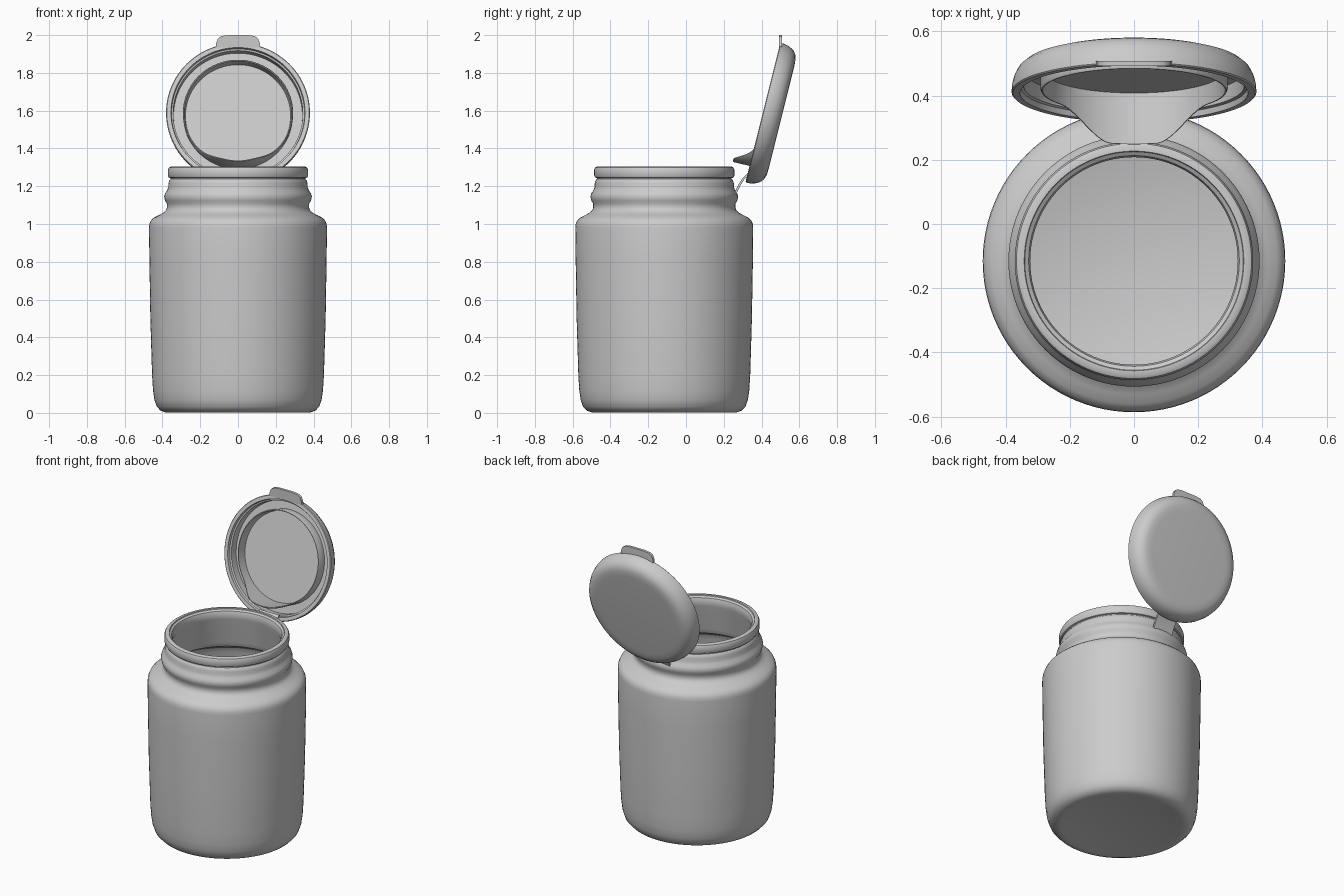
import bpy, bmesh, math
from mathutils import Matrix, Vector

if "Cube" in bpy.data.objects:
    bpy.data.objects.remove(bpy.data.objects["Cube"])

def finish(name, bm, matrix, angle=35):
    bmesh.ops.remove_doubles(bm, verts=bm.verts, dist=1e-5)
    bmesh.ops.recalc_face_normals(bm, faces=bm.faces)
    mesh = bpy.data.meshes.new(name)
    bm.to_mesh(mesh)
    bm.free()
    ob = bpy.data.objects.new(name, mesh)
    bpy.context.collection.objects.link(ob)
    ob.matrix_world = matrix
    bpy.ops.object.select_all(action='DESELECT')
    ob.select_set(True)
    bpy.context.view_layer.objects.active = ob
    bpy.ops.object.shade_smooth_by_angle(angle=math.radians(angle))
    return ob

def lathe(name, profile, matrix, n=96, closed=False):
    """Revolve profile(theta) -> [(r, z), ...] about local z."""
    bm = bmesh.new()
    cols = []
    for i in range(n):
        t = 2 * math.pi * i / n
        cols.append([bm.verts.new((r * math.cos(t), r * math.sin(t), z)) for r, z in profile(t)])
    m = len(cols[0])
    for i in range(n):
        a, b = cols[i], cols[(i + 1) % n]
        for j in range(m if closed else m - 1):
            k = (j + 1) % m
            if (a[j].co - b[j].co).length < 1e-6:
                bm.faces.new((a[j], b[k], a[k]))
            elif (a[k].co - b[k].co).length < 1e-6:
                bm.faces.new((a[j], b[j], a[k]))
            else:
                bm.faces.new((a[j], b[j], b[k], a[k]))
    return finish(name, bm, matrix)

# Jar: base, wall, shoulder, neck bead, lip, then the inside back to the floor
jar = [(0, 0.012), (0.33, 0.01), (0.36, 0.002), (0.385, 0.003), (0.41, 0.012), (0.43, 0.033),
       (0.443, 0.07), (0.45, 0.12), (0.455, 0.2), (0.464, 0.5), (0.469, 0.8), (0.471, 0.98),
       (0.469, 1.0), (0.461, 1.019), (0.445, 1.034), (0.415, 1.049), (0.392, 1.062),
       (0.38, 1.075), (0.376, 1.09), (0.377, 1.108), (0.387, 1.125), (0.391, 1.145),
       (0.386, 1.163), (0.375, 1.178), (0.369, 1.195), (0.368, 1.215), (0.364, 1.23),
       (0.357, 1.238), (0.357, 1.243), (0.366, 1.246), (0.371, 1.256), (0.371, 1.288),
       (0.366, 1.299), (0.357, 1.304), (0.342, 1.304), (0.340, 1.298), (0.328, 1.290),
       (0.323, 1.275), (0.323, 1.24), (0.34, 1.2), (0.345, 1.08), (0.36, 1.045), (0.42, 1.01),
       (0.438, 0.97), (0.432, 0.5), (0.42, 0.15), (0.39, 0.06), (0.35, 0.04), (0, 0.04)]
lathe("jar", lambda t: jar, Matrix.Translation((0, -0.115, 0)))

# Lid frame: local z is the outer face normal, local y runs away from the hinge
a = math.radians(14)
s, c = math.sin(a), math.cos(a)
LID = Matrix(((-1, 0, 0, 0), (0, s, c, 0.407), (0, c, -s, 1.59), (0, 0, 0, 1)))

# Lid shell
shell = [(0, 0.102), (0.28, 0.102), (0.315, 0.1), (0.34, 0.092), (0.36, 0.076), (0.373, 0.052),
         (0.38, 0.025), (0.381, 0.004), (0.377, 0), (0.355, 0), (0.352, 0.018), (0.343, 0.022),
         (0.341, 0.07), (0, 0.07)]
lathe("lid", lambda t: shell, LID)

# Sealing ring inside the lid, with a tongue beside the hinge
def ring(t):
    h = 0.008
    if math.sin(t) < 0:
        f = min(1, max(0, (0.235 - abs(0.29 * math.cos(t))) / 0.165))
        h -= 0.1 * f * f * (3 - 2 * f)
    return [(0.29, 0.072), (0.292, h + 0.008), (0.288, h), (0.284, h), (0.278, 0.072)]
lathe("sealing_ring", ring, LID, n=128, closed=True)

# Thumb tab: rounded plate on the lid's top edge
bm = bmesh.new()
outline = [(0.118, 1.935), (0.115, 1.96), (0.106, 1.982), (0.088, 1.995), (0.05, 2.0)]
outline += [(-x, z) for x, z in reversed(outline)]
f = bm.faces.new([bm.verts.new((x, 0.492, z)) for x, z in outline])
ext = bmesh.ops.extrude_face_region(bm, geom=[f])
bmesh.ops.translate(bm, vec=(0, 0.016, 0), verts=[v for v in ext['geom'] if isinstance(v, bmesh.types.BMVert)])
finish("thumb_tab", bm, Matrix.Identity(4))

# Hinge strap: thin bent strip from the neck to the lid rim
bm = bmesh.new()
path = [(0.255, 1.145), (0.268, 1.175), (0.285, 1.21), (0.305, 1.24), (0.33, 1.265)]
section = [(y + 0.005, z - 0.003) for y, z in path] + [(y - 0.005, z + 0.003) for y, z in reversed(path)]
f = bm.faces.new([bm.verts.new((-0.07, y, z)) for y, z in section])
ext = bmesh.ops.extrude_face_region(bm, geom=[f])
bmesh.ops.translate(bm, vec=(0.14, 0, 0), verts=[v for v in ext['geom'] if isinstance(v, bmesh.types.BMVert)])
finish("hinge_strap", bm, Matrix.Identity(4))
